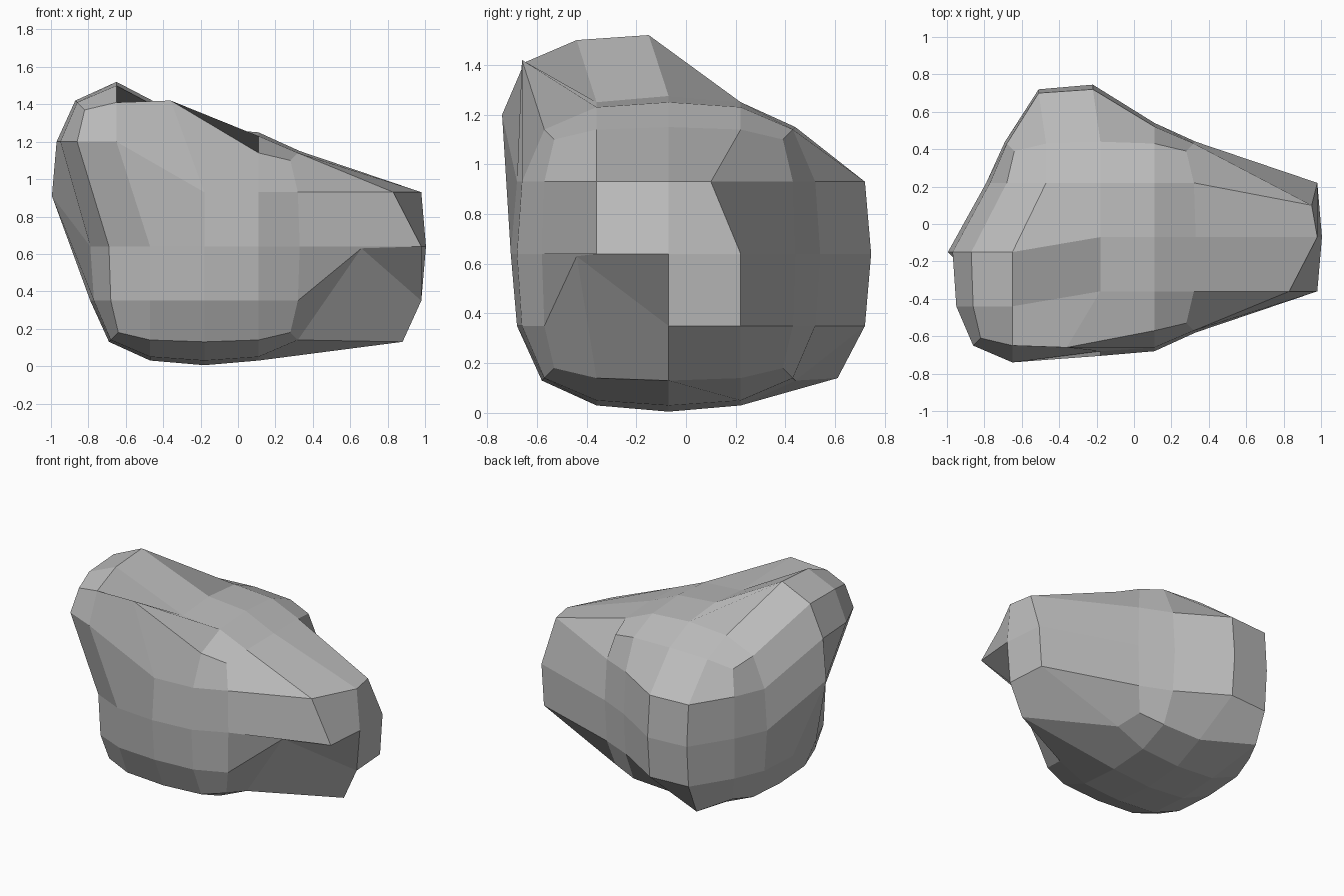
import bpy
import bmesh
from mathutils import Vector

old = bpy.data.objects.get("Cube")
if old:
    bpy.data.objects.remove(old, do_unlink=True)

# One stone colour
stone = bpy.data.materials.new("grey stone")
stone.use_nodes = True
colour = (0.5, 0.5, 0.5, 1)
stone.diffuse_color = colour
stone.node_tree.nodes["Principled BSDF"].inputs["Base Color"].default_value = colour

CENTRE = Vector((-0.18, -0.07, 0.64))
# Outward reach of the shell, by the grid steps of the other two axes
REACH = {(0, 0): 0.635, (0, 1): 0.61, (1, 1): 0.59,
         (0, 2): 0.51, (1, 2): 0.50, (2, 2): 0.46}


def rounded(step):
    """Place a cube grid point, steps -2..2, on the rounded boulder."""
    p = Vector()
    for axis in range(3):
        size = abs(step[axis])
        others = tuple(sorted(abs(step[a]) for a in range(3) if a != axis))
        reach = REACH[others] if size == 2 else 0.29 * size
        p[axis] = reach if step[axis] > 0 else -reach
    return CENTRE + p


def pull(step):
    """Offset of the three lumps drawn out of the boulder."""
    i, j, k = step
    # Raised peak at the front right
    if (i <= -1 and j <= 0 and k >= 1) or step in {(-2, 0, 0), (0, -2, 2)}:
        return Vector((-0.18, -0.08, 0.27))
    # Long snout on the left
    if i == 2 and ((abs(j) <= 1 and abs(k) <= 1) or step == (2, 0, -2)):
        special = {(1, 1): (0.54, -0.12, 0), (-1, 1): (0.42, 0, 0),
                   (-1, -1): (0.25, -0.08, 0.28)}
        return Vector(special.get((j, k), (0.55, 0, 0)))
    # Bulge at the back
    if j == 2 and i in (-1, 0) and (abs(k) <= 1 or step == (-1, 2, -2)):
        return Vector((-0.04, 0.18, 0))
    return Vector()


# Boulder
bm = bmesh.new()
bmesh.ops.create_cube(bm, size=4)
bmesh.ops.subdivide_edges(bm, edges=bm.edges[:], cuts=3, use_grid_fill=True)
for v in bm.verts:
    step = tuple(round(c) for c in v.co)
    v.co = rounded(step) + pull(step)
bmesh.ops.recalc_face_normals(bm, faces=bm.faces[:])

mesh = bpy.data.meshes.new("boulder")
bm.to_mesh(mesh)
bm.free()
mesh.materials.append(stone)
boulder = bpy.data.objects.new("boulder", mesh)
bpy.context.collection.objects.link(boulder)
